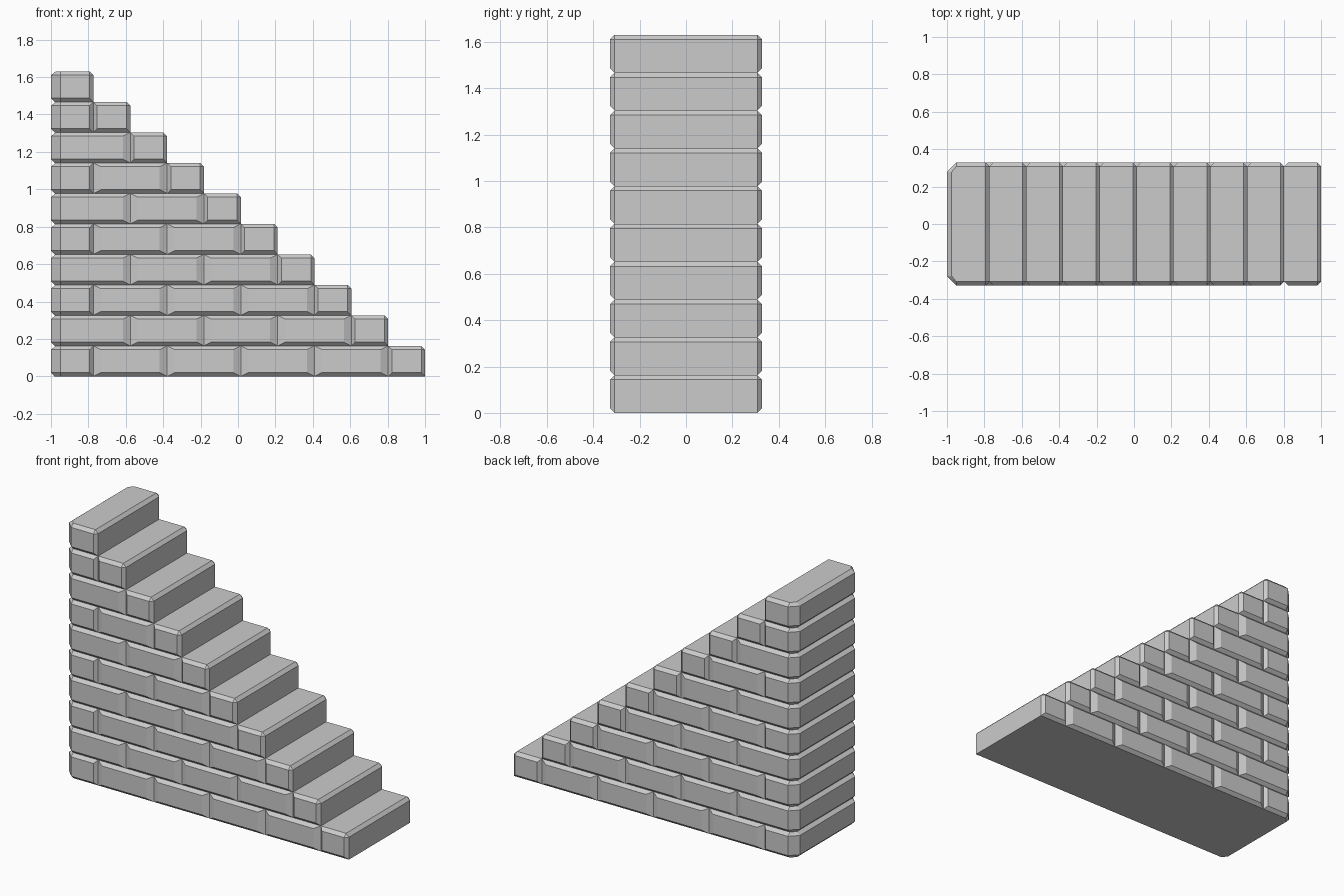
import bpy, bmesh

if "Cube" in bpy.data.objects:
    bpy.data.objects.remove(bpy.data.objects["Cube"])

ROWS = 10
H = 0.163       # course height
STEP = 0.197    # half brick = stair tread
Y = 0.328       # half depth
B = 0.02        # bevel size


def add_brick(bm, x0, x1, z0, left_end, right_end):
    """One bevelled brick: stacked outlines wrapped in a hull."""
    z1 = z0 + H
    long_brick = x1 - x0 > 1.5 * STEP
    c = 0.04 if long_brick else B
    cl, cyl = (0.05, 0.05) if left_end else (c, B)
    cr = B if right_end else c
    top_l = 0.025 if left_end else 0
    bot_l = B if left_end else 0
    top_r = B if right_end else 0
    pts = []
    for s in (-1, 1):
        # middle outline with cut corners
        for z in (z0 + B, z1 - B):
            pts += [(x0, s * (Y - cyl), z), (x0 + cl, s * Y, z),
                    (x1 - cr, s * Y, z), (x1, s * (Y - B), z)]
        # inset top and bottom outlines
        for z, il, ir in ((z0, bot_l, 0), (z1, top_l, top_r)):
            pts.append((x1 - ir, s * (Y - B), z))
            if left_end:
                pts += [(x0 + il, s * (Y - cyl), z), (x0 + cl, s * (Y - B), z)]
            else:
                pts.append((x0, s * (Y - B), z))
    verts = [bm.verts.new(p) for p in pts]
    res = bmesh.ops.convex_hull(bm, input=verts)
    loose = {g for g in res["geom_interior"] + res["geom_unused"]
             if isinstance(g, bmesh.types.BMVert)}
    if loose:
        bmesh.ops.delete(bm, geom=list(loose), context='VERTS')


# Courses of staggered bricks, each one tread shorter than the last
for row in range(ROWS):
    end = 1 - STEP * row
    cuts = [end]
    x = end - STEP
    while x > -0.9:
        cuts.append(x)
        x -= 2 * STEP
    cuts.append(-1.0)
    cuts.reverse()

    bm = bmesh.new()
    for i in range(len(cuts) - 1):
        add_brick(bm, cuts[i], cuts[i + 1], row * H,
                  i == 0, i == len(cuts) - 2)
    bmesh.ops.dissolve_limit(bm, angle_limit=0.01, verts=bm.verts[:], edges=bm.edges[:])
    bmesh.ops.recalc_face_normals(bm, faces=bm.faces[:])
    name = f"brick_course_{row + 1}"
    mesh = bpy.data.meshes.new(name)
    bm.to_mesh(mesh)
    bm.free()
    bpy.context.collection.objects.link(bpy.data.objects.new(name, mesh))
